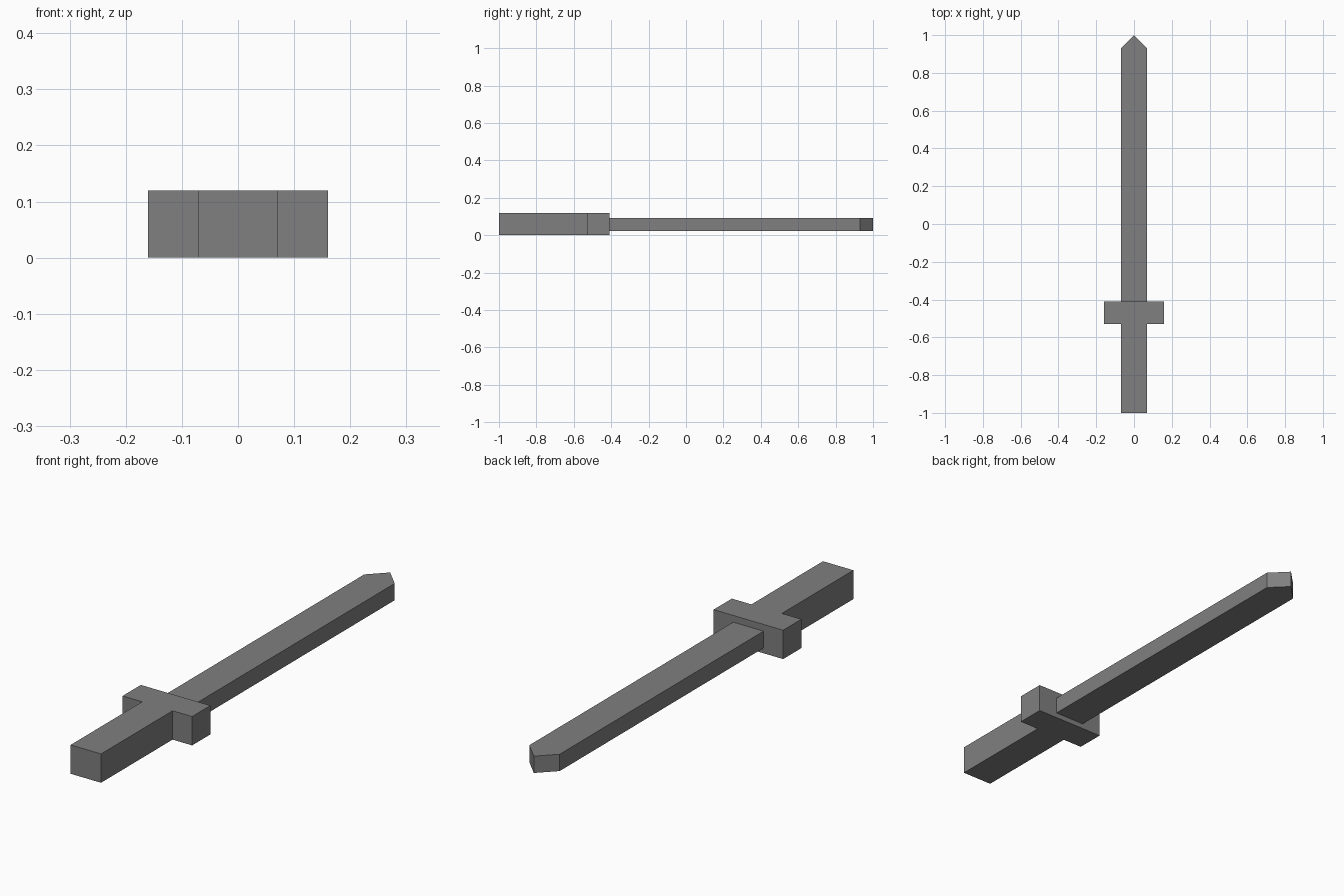
import bpy
import bmesh

cube = bpy.data.objects.get("Cube")
if cube:
    bpy.data.objects.remove(cube, do_unlink=True)

grey = bpy.data.materials.new("mid_grey")
grey.use_nodes = True
colour = (0.214, 0.214, 0.214, 1)
grey.diffuse_color = colour
grey.node_tree.nodes["Principled BSDF"].inputs["Base Color"].default_value = colour


def extrude_outline(name, right_side, bottom, top):
    """Mirror a half outline across x = 0 and extrude it upwards."""
    left_side = [(-x, y) for x, y in reversed(right_side) if x > 0]
    bm = bmesh.new()
    face = bm.faces.new([bm.verts.new((x, y, bottom)) for x, y in right_side + left_side])
    result = bmesh.ops.extrude_face_region(bm, geom=[face])
    raised = [v for v in result["geom"] if isinstance(v, bmesh.types.BMVert)]
    bmesh.ops.translate(bm, verts=raised, vec=(0, 0, top - bottom))
    bmesh.ops.recalc_face_normals(bm, faces=bm.faces)
    mesh = bpy.data.meshes.new(name)
    bm.to_mesh(mesh)
    bm.free()
    mesh.materials.append(grey)
    obj = bpy.data.objects.new(name, mesh)
    bpy.context.collection.objects.link(obj)
    return obj


half_width = 0.07
guard_half = 0.16
guard_front, guard_back = -0.53, -0.41

# Grip and crossguard share one outline
extrude_outline("grip_and_guard", [
    (half_width, -1), (half_width, guard_front),
    (guard_half, guard_front), (guard_half, guard_back),
], 0, 0.12)

# Thinner blade with a pointed tip
extrude_outline("blade", [
    (half_width, guard_back), (half_width, 0.93), (0, 1),
], 0.022, 0.092)
